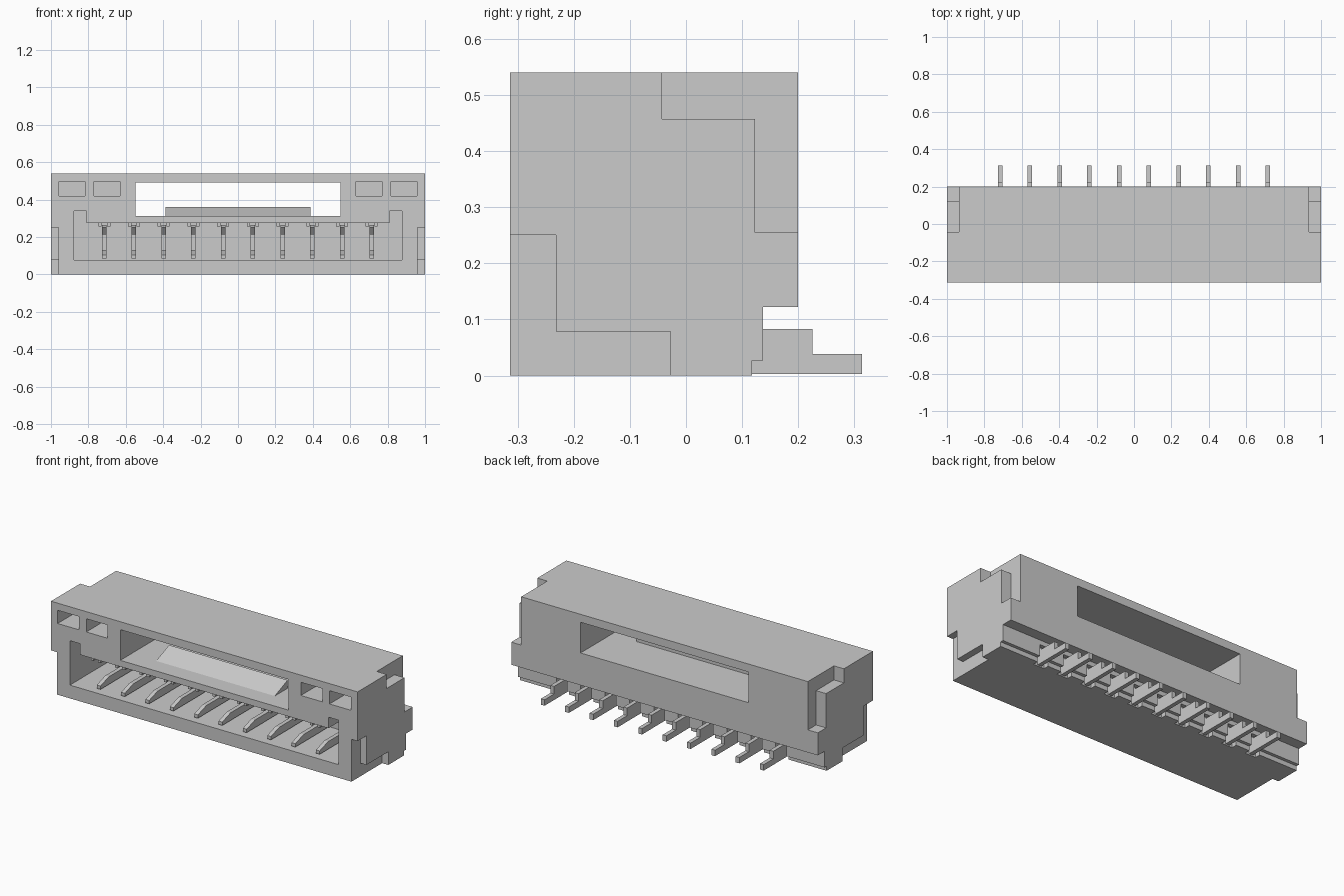
import bpy, bmesh

if "Cube" in bpy.data.objects:
    bpy.data.objects.remove(bpy.data.objects["Cube"])


def make_object(name, bm):
    bmesh.ops.recalc_face_normals(bm, faces=bm.faces)
    mesh = bpy.data.meshes.new(name)
    bm.to_mesh(mesh)
    bm.free()
    ob = bpy.data.objects.new(name, mesh)
    bpy.context.collection.objects.link(ob)
    return ob


def add_prism(bm, profile, x0, x1):
    """Extrude a (y, z) outline from x0 to x1."""
    face = bm.faces.new([bm.verts.new((x0, y, z)) for y, z in profile])
    ext = bmesh.ops.extrude_face_region(bm, geom=[face])["geom"]
    verts = [v for v in ext if isinstance(v, bmesh.types.BMVert)]
    bmesh.ops.translate(bm, verts=verts, vec=(x1 - x0, 0, 0))


def add_box(bm, x0, x1, y0, y1, z0, z1):
    add_prism(bm, [(y0, z0), (y1, z0), (y1, z1), (y0, z1)], x0, x1)


def cut(target, fill):
    """Subtract the shapes that fill() adds to a temporary cutter."""
    bm = bmesh.new()
    fill(bm)
    cutter = make_object("cutter", bm)
    cutter.hide_render = True
    mod = target.modifiers.new("cut", 'BOOLEAN')
    mod.operation = 'DIFFERENCE'
    mod.solver = 'EXACT'
    mod.object = cutter
    bpy.context.view_layer.objects.active = target
    bpy.ops.object.modifier_apply(modifier=mod.name)
    bpy.data.objects.remove(cutter)


FRONT, BACK, TOP = -0.314, 0.2, 0.54
PIN_X = [-0.715 + i * 1.43 / 9 for i in range(10)]

# Housing block with the stepped lower back edge
bm = bmesh.new()
add_prism(bm, [(FRONT, 0), (0.118, 0), (0.118, 0.027), (0.137, 0.027),
               (0.137, 0.122), (BACK, 0.122), (BACK, TOP), (FRONT, TOP)], -1, 1)
housing = make_object("housing", bm)


# L-shaped notches on the ends: upper back and lower front
def end_notches(bm):
    upper = [(-0.043, 0.6), (-0.043, 0.457), (0.123, 0.457),
             (0.123, 0.255), (0.3, 0.255), (0.3, 0.6)]
    lower = [(-0.4, 0.25), (-0.232, 0.25), (-0.232, 0.078),
             (-0.028, 0.078), (-0.028, -0.1), (-0.4, -0.1)]
    for s in (-1, 1):
        add_prism(bm, upper, s * 0.935, s * 1.1)
        add_prism(bm, lower, s * 0.96, s * 1.1)


# Through window and blind pockets in the front
def front_openings(bm):
    add_box(bm, -0.548, 0.548, -0.4, 0.3, 0.312, 0.493)
    for s in (-1, 1):
        for a, b in ((0.63, 0.77), (0.817, 0.957)):
            add_box(bm, s * a, s * b, -0.4, -0.12, 0.42, 0.498)


# Mating cavity with taller slots at both ends, one T-like outline
def cavity(bm):
    outline = [(-0.877, 0.078), (0.877, 0.078), (0.877, 0.34), (0.81, 0.34),
               (0.81, 0.275), (-0.81, 0.275), (-0.81, 0.34), (-0.877, 0.34)]
    face = bm.faces.new([bm.verts.new((x, -0.4, z)) for x, z in outline])
    ext = bmesh.ops.extrude_face_region(bm, geom=[face])["geom"]
    bmesh.ops.translate(bm, vec=(0, 0.45, 0),
                        verts=[v for v in ext if isinstance(v, bmesh.types.BMVert)])


# Slots in the lower back edge around each pin
def pin_slots(bm):
    for x in PIN_X:
        add_box(bm, x - 0.035, x + 0.035, 0.085, 0.16, -0.1, 0.095)


for fill in (end_notches, front_openings, cavity, pin_slots):
    cut(housing, fill)

# Latch ramp on the window floor
bm = bmesh.new()
add_prism(bm, [(-0.21, 0.308), (-0.09, 0.308), (-0.09, 0.36), (-0.21, 0.312)], -0.387, 0.387)
make_object("latch_ramp", bm)

# Small guide ribs under the cavity ceiling, a pair for each pin
bm = bmesh.new()
for x in PIN_X:
    for s in (-1, 1):
        add_box(bm, x + s * 0.014, x + s * 0.032, -0.305, 0.055, 0.257, 0.28)
make_object("guide_ribs", bm)

# Forked contacts with solder feet
PIN = [(0.314, 0.003), (0.314, 0.038), (0.225, 0.038), (0.225, 0.083), (0.12, 0.083),
       (0.1, 0.13), (0.08, 0.265), (-0.1, 0.265), (-0.14, 0.25), (-0.11, 0.215),
       (0.04, 0.225), (0.04, 0.13), (-0.2, 0.13), (-0.277, 0.105), (-0.277, 0.085),
       (0.09, 0.085), (0.09, 0.003)]
for i, x in enumerate(PIN_X):
    bm = bmesh.new()
    add_prism(bm, PIN, x - 0.012, x + 0.012)
    make_object(f"pin_{i + 1}", bm)
